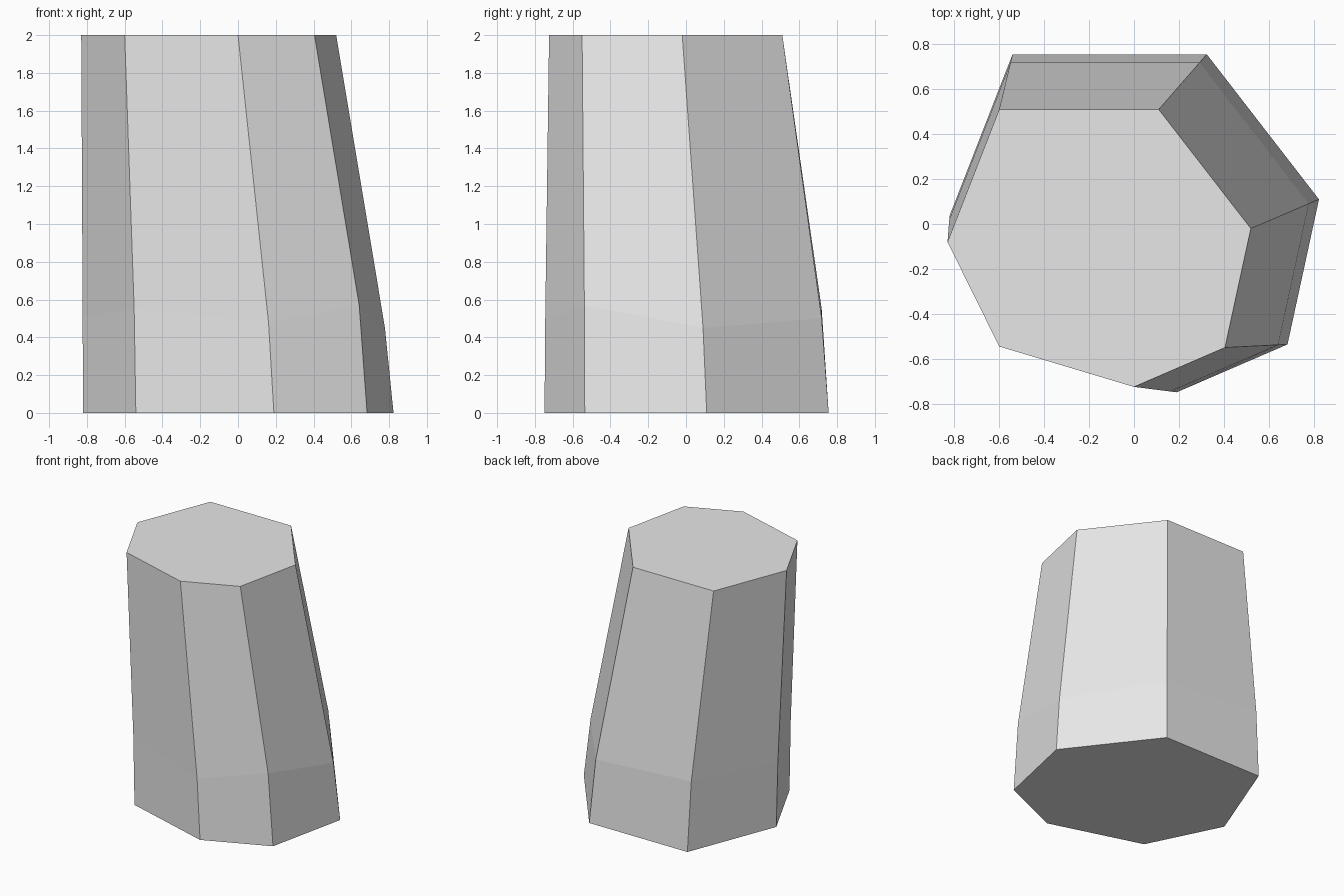
import bpy
import bmesh

cube = bpy.data.objects.get("Cube")
if cube:
    bpy.data.objects.remove(cube, do_unlink=True)

# Seven-sided outline of the top, and the uneven height of the bend on each edge
OUTLINE = [(-0.60, 0.51), (-0.83, -0.08), (-0.60, -0.545), (0, -0.725),
           (0.405, -0.55), (0.52, -0.02), (0.11, 0.51)]
BEND_HEIGHTS = [0.55, 0.51, 0.55, 0.48, 0.57, 0.45, 0.50]
SPREAD = 1.218           # base size relative to the top
SHIFT = (0.19, 0.134)    # sideways lean of the base
HEIGHT = 2.0


def add_ring(bm, amount, heights):
    """Outline widened and shifted towards the base by the given amount."""
    scale = 1 + (SPREAD - 1) * amount
    return [bm.verts.new((x * scale + SHIFT[0] * amount,
                          y * scale + SHIFT[1] * amount, z))
            for (x, y), z in zip(OUTLINE, heights)]


# Leaning rock column: base, bend and top rings joined by flat sides
bm = bmesh.new()
sides = len(OUTLINE)
rings = [add_ring(bm, 1, [0] * sides),
         add_ring(bm, 0.85, BEND_HEIGHTS),
         add_ring(bm, 0, [HEIGHT] * sides)]
for lower, upper in zip(rings, rings[1:]):
    for i in range(sides):
        j = (i + 1) % sides
        bm.faces.new((lower[i], lower[j], upper[j], upper[i]))
bm.faces.new(rings[0])
bm.faces.new(rings[-1])
bmesh.ops.recalc_face_normals(bm, faces=bm.faces)

mesh = bpy.data.meshes.new("rock_column")
bm.to_mesh(mesh)
bm.free()
column = bpy.data.objects.new("rock_column", mesh)
bpy.context.collection.objects.link(column)

# Plain grey stone
stone = bpy.data.materials.new("grey_stone")
stone.use_nodes = True
colour = (0.8, 0.8, 0.8, 1)
stone.diffuse_color = colour
for node in stone.node_tree.nodes:
    if node.type == 'BSDF_PRINCIPLED':
        node.inputs["Base Color"].default_value = colour
mesh.materials.append(stone)
